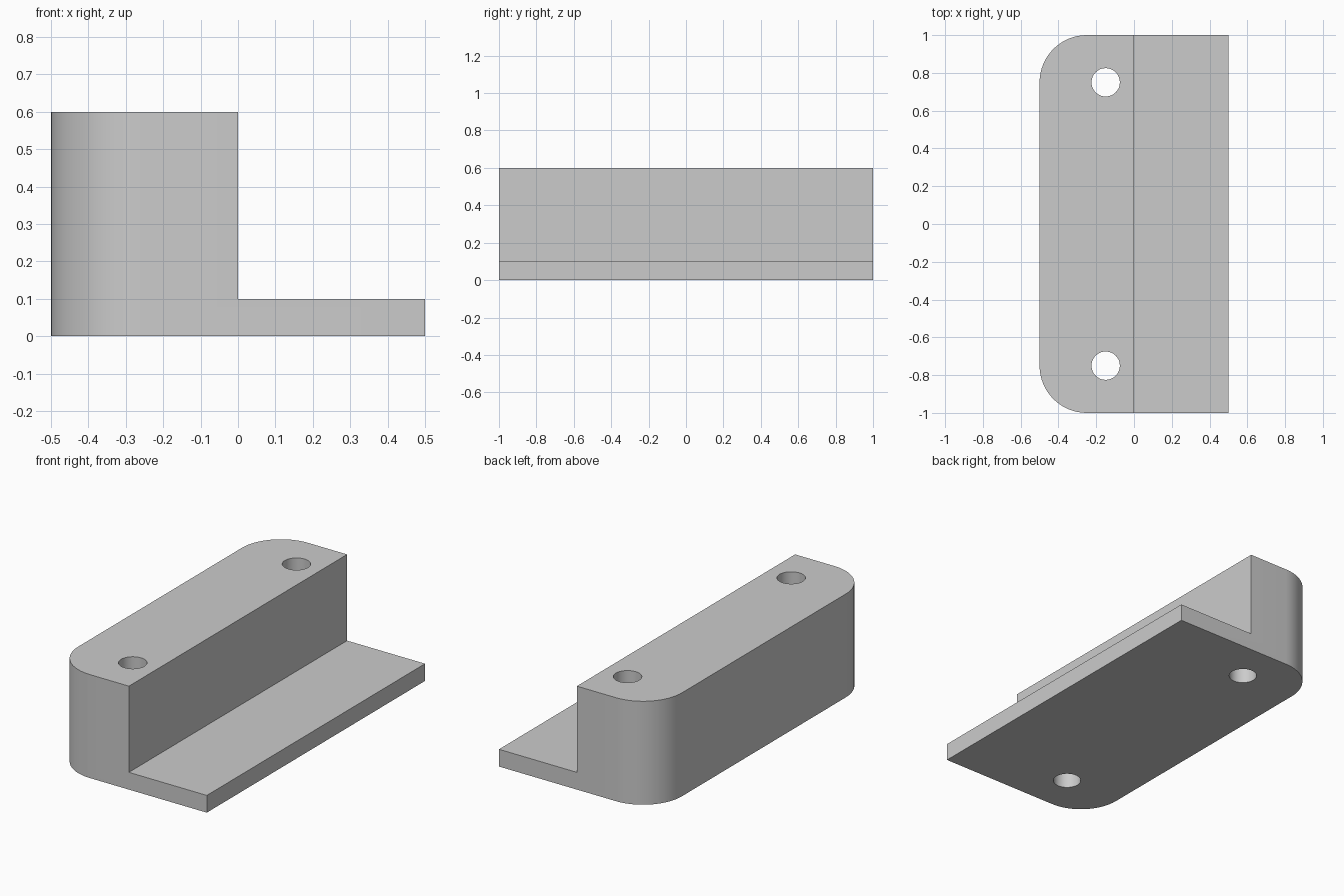
import bpy
import bmesh
from math import radians

cube = bpy.data.objects.get("Cube")
if cube:
    bpy.data.objects.remove(cube, do_unlink=True)

grey = bpy.data.materials.new("plain grey")
grey.use_nodes = True
colour = (0.6, 0.6, 0.6, 1)
grey.diffuse_color = colour
grey.node_tree.nodes["Principled BSDF"].inputs["Base Color"].default_value = colour

HALF_LENGTH, HALF_WIDTH = 1.0, 0.5
HEIGHT, LEDGE = 0.6, 0.1
CORNER_RADIUS = 0.25
HOLE_X, HOLE_Y, HOLE_RADIUS = -0.15, 0.75, 0.075

# Bracket body: stepped profile pulled along y
bm = bmesh.new()
profile = [(-HALF_WIDTH, 0), (HALF_WIDTH, 0), (HALF_WIDTH, LEDGE),
           (0, LEDGE), (0, HEIGHT), (-HALF_WIDTH, HEIGHT)]
end = bm.faces.new([bm.verts.new((x, -HALF_LENGTH, z)) for x, z in profile])
pulled = bmesh.ops.extrude_face_region(bm, geom=[end], use_keep_orig=True)["geom"]
bmesh.ops.translate(bm, vec=(0, 2 * HALF_LENGTH, 0),
                    verts=[g for g in pulled if isinstance(g, bmesh.types.BMVert)])
bmesh.ops.recalc_face_normals(bm, faces=bm.faces)

# Rounded upright corners on the outer side
corners = [e for e in bm.edges
           if all(v.co.x < -HALF_WIDTH + 0.01 for v in e.verts)
           and abs(e.verts[0].co.z - e.verts[1].co.z) > 0.1]
bmesh.ops.bevel(bm, geom=corners, offset=CORNER_RADIUS, segments=16,
                profile=0.5, affect='EDGES')
mesh = bpy.data.meshes.new("stepped_bracket")
bm.to_mesh(mesh)
bm.free()
mesh.materials.append(grey)
bracket = bpy.data.objects.new("stepped_bracket", mesh)
bpy.context.collection.objects.link(bracket)

# Bolt holes through the tall block
for side, name in ((-1, "front_hole_cutter"), (1, "back_hole_cutter")):
    bpy.ops.mesh.primitive_cylinder_add(
        vertices=48, radius=HOLE_RADIUS, depth=2 * HEIGHT,
        location=(HOLE_X, side * HOLE_Y, HEIGHT / 2))
    cutter = bpy.context.object
    cutter.name = name
    cutter.data.materials.append(grey)
    cutter.hide_render = True
    cut = bracket.modifiers.new(name, 'BOOLEAN')
    cut.operation = 'DIFFERENCE'
    cut.solver = 'EXACT'
    cut.object = cutter
    bpy.context.view_layer.objects.active = bracket
    bpy.ops.object.modifier_apply(modifier=cut.name)
    bpy.data.objects.remove(cutter, do_unlink=True)

# Smooth curves, crisp edges
bpy.ops.object.select_all(action='DESELECT')
bracket.select_set(True)
bpy.context.view_layer.objects.active = bracket
bpy.ops.object.shade_smooth_by_angle(angle=radians(30))
